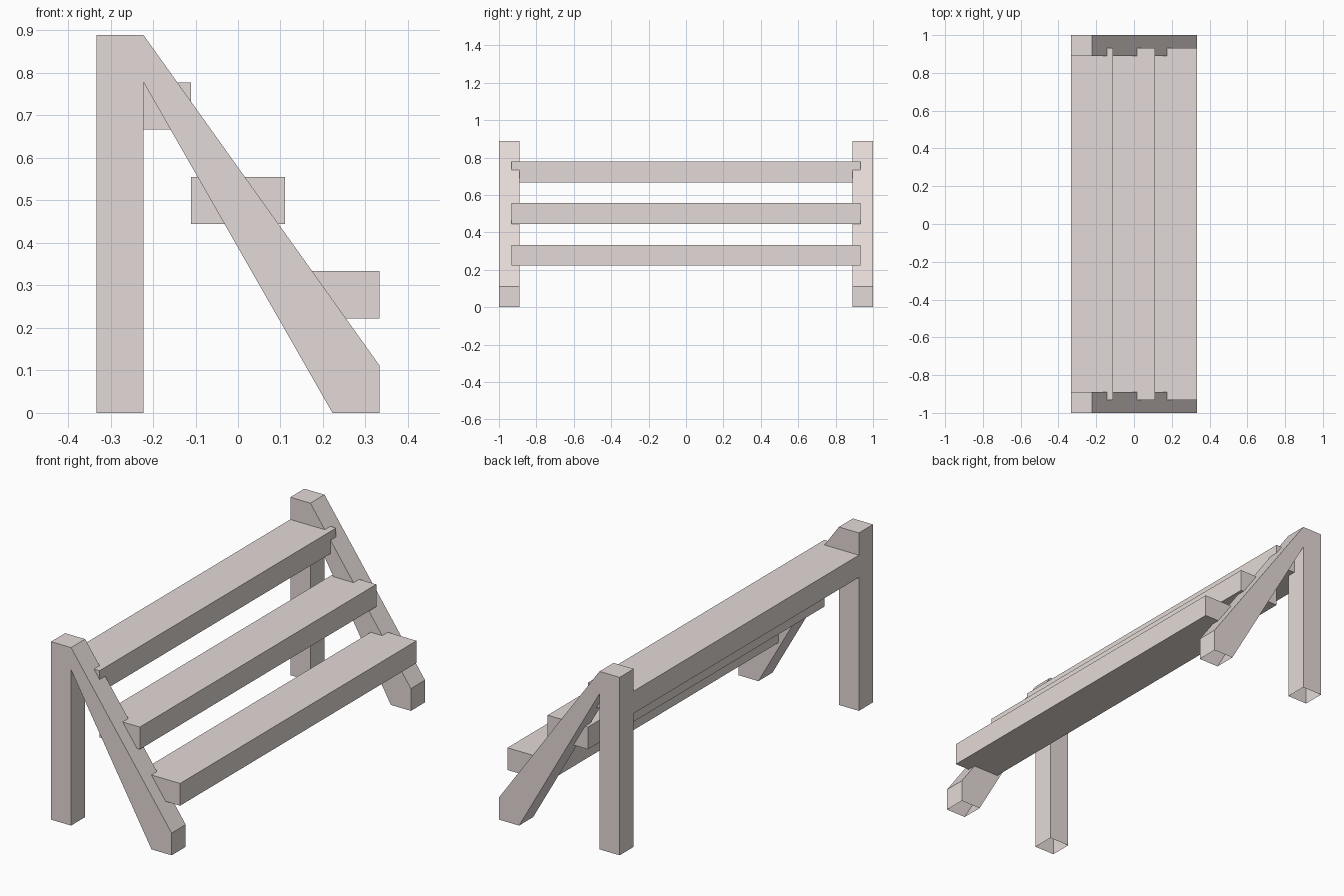
import bpy, bmesh

cube = bpy.data.objects.get("Cube")
if cube:
    bpy.data.objects.remove(cube, do_unlink=True)

U = 1 / 9  # timber thickness

mat = bpy.data.materials.new("pale_stone")
mat.use_nodes = True
COLOUR = (0.776, 0.701, 0.68, 1)
mat.diffuse_color = COLOUR
mat.node_tree.nodes["Principled BSDF"].inputs["Base Color"].default_value = COLOUR


def extrude_profile(name, profile, y0, y1, open_bottom=False):
    """Extrude an (x, z) outline in timber units from y0 to y1."""
    bm = bmesh.new()
    base = bm.faces.new([bm.verts.new((x * U, y0, z * U)) for x, z in profile])
    moved = bmesh.ops.extrude_face_region(bm, geom=[base], use_keep_orig=True)
    new_verts = [g for g in moved["geom"] if isinstance(g, bmesh.types.BMVert)]
    bmesh.ops.translate(bm, verts=new_verts, vec=(0, y1 - y0, 0))
    bmesh.ops.recalc_face_normals(bm, faces=bm.faces[:])
    if open_bottom:
        feet = [f for f in bm.faces if all(v.co.z < 1e-5 for v in f.verts)]
        bmesh.ops.delete(bm, geom=feet, context='FACES_ONLY')
    mesh = bpy.data.meshes.new(name)
    bm.to_mesh(mesh)
    bm.free()
    mesh.materials.append(mat)
    obj = bpy.data.objects.new(name, mesh)
    bpy.context.collection.objects.link(obj)
    return obj


# End frames: upright post and sloping stringer in one outline, open at the feet
frame = [(-3, 0), (-3, 8), (-2, 8), (3, 1), (3, 0), (2, 0), (-2, 7), (-2, 0)]
extrude_profile("front_frame", frame, -1, -1 + U, open_bottom=True)
extrude_profile("back_frame", frame, 1 - U, 1, open_bottom=True)

# Three treads let into the stringers
for name, x, z in (("lower_tread", 1, 2), ("middle_tread", -1, 4), ("upper_tread", -3, 6)):
    extrude_profile(name, [(x, z), (x + 2, z), (x + 2, z + 1), (x, z + 1)], -0.933, 0.933)
